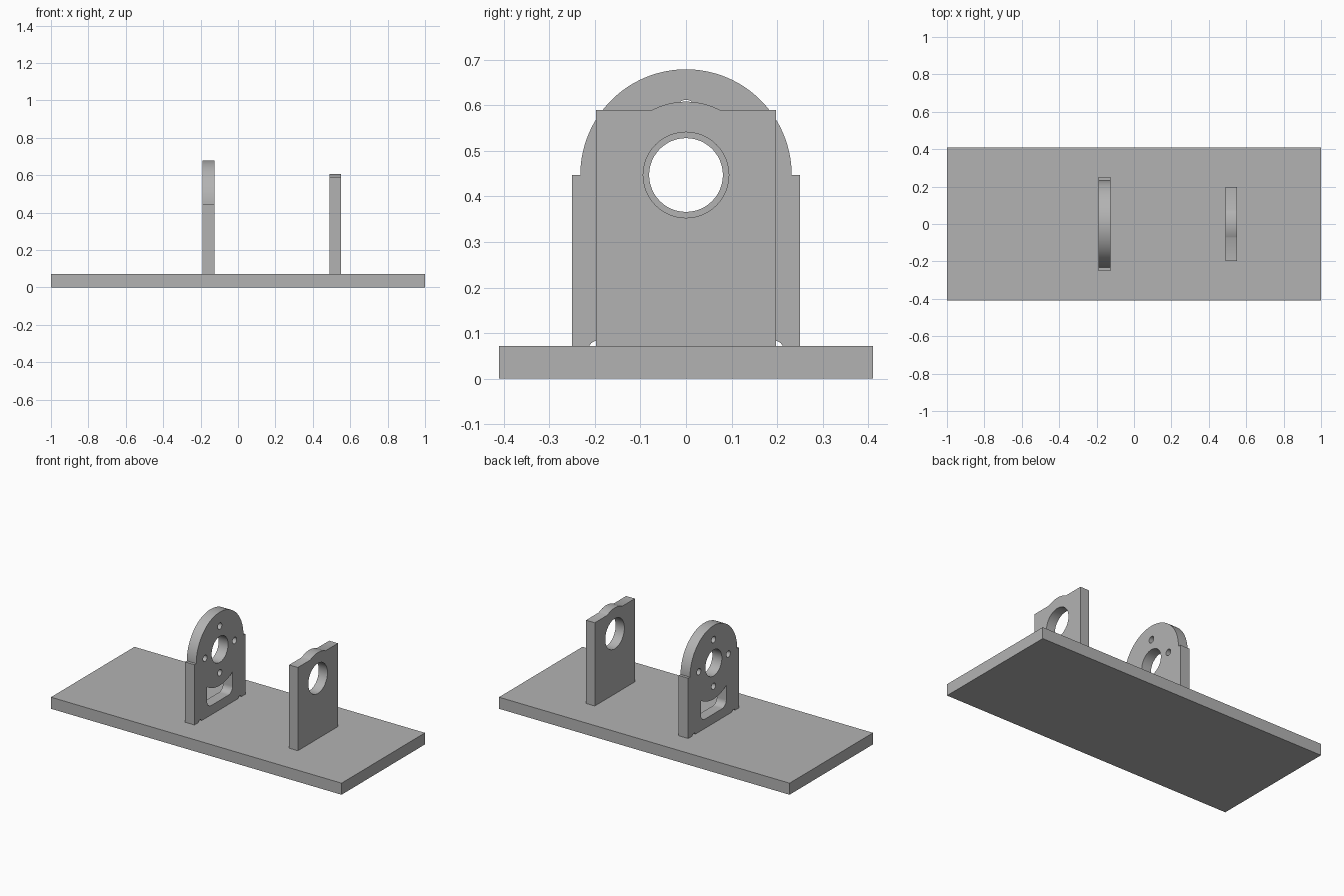
import bpy, bmesh
from math import sin, cos, asin, acos, radians, pi
from mathutils import Vector

cube = bpy.data.objects.get("Cube")
if cube:
    bpy.data.objects.remove(cube, do_unlink=True)

grey = bpy.data.materials.new("plain grey")
grey.use_nodes = True
colour = (0.45, 0.45, 0.45, 1)
grey.diffuse_color = colour
grey.node_tree.nodes["Principled BSDF"].inputs["Base Color"].default_value = colour

BASE_TOP = 0.072
AXIS = 0.447          # height of the shared bore axis


def arc(y, z, r, start, end, n=24):
    """Points along an arc in the YZ plane, angles in radians."""
    return [(y + r * cos(start + (end - start) * i / n),
             z + r * sin(start + (end - start) * i / n)) for i in range(n + 1)]


def hole(y, z, r, n=32):
    return arc(y, z, r, 0, 2 * pi, n)[:-1]


def plate(name, x0, x1, loops):
    """Fill an outline with its holes in YZ and extrude it along x."""
    bm = bmesh.new()
    for loop in loops:
        verts = [bm.verts.new((x0, y, z)) for y, z in loop]
        for a, b in zip(verts, verts[1:] + verts[:1]):
            bm.edges.new((a, b))
    bmesh.ops.triangle_fill(bm, edges=bm.edges[:], use_beauty=True,
                            use_dissolve=False, normal=Vector((1, 0, 0)))
    new = bmesh.ops.extrude_face_region(bm, geom=bm.faces[:], use_keep_orig=True)
    moved = [v for v in new["geom"] if isinstance(v, bmesh.types.BMVert)]
    bmesh.ops.translate(bm, verts=moved, vec=(x1 - x0, 0, 0))
    bmesh.ops.recalc_face_normals(bm, faces=bm.faces[:])
    mesh = bpy.data.meshes.new(name)
    bm.to_mesh(mesh)
    bm.free()
    mesh.materials.append(grey)
    obj = bpy.data.objects.new(name, mesh)
    bpy.context.collection.objects.link(obj)
    bpy.ops.object.select_all(action="DESELECT")
    obj.select_set(True)
    bpy.context.view_layer.objects.active = obj
    bpy.ops.object.shade_smooth_by_angle(angle=radians(30))
    return obj


# Base slab
plate("base_plate", -1, 1,
      [[(-0.41, 0), (0.41, 0), (0.41, BASE_TOP), (-0.41, BASE_TOP)]])

# Arched bracket outline, with a small relief notch near each foot
notch_y, notch_z, notch_r = 0.195, 0.064, 0.019
dip = asin((BASE_TOP - notch_z) / notch_r)
outline = [(0.25, BASE_TOP), (0.25, AXIS)]
outline += arc(0, AXIS, 0.232, 0, pi, 64)
outline += [(-0.25, AXIS), (-0.25, BASE_TOP)]
for side in (-1, 1):
    outline += arc(side * notch_y, notch_z, notch_r, pi - dip, dip, 12)

# Slot: top follows the bore, lower corners are rounded
half, floor, fillet, top_r = 0.125, 0.13, 0.04, 0.225
swing = asin(half / top_r)
slot = arc(0, AXIS, top_r, -pi / 2 - swing, -pi / 2 + swing)
slot += arc(half - fillet, floor + fillet, fillet, 0, -pi / 2, 10)
slot += arc(fillet - half, floor + fillet, fillet, -pi / 2, -pi, 10)

# Four bolt holes around the bore
bolts = [hole(0.145 * cos(k * pi / 2), AXIS + 0.145 * sin(k * pi / 2), 0.02, 24)
         for k in range(4)]
plate("arched_bracket", -0.19, -0.125,
      [outline, hole(0, AXIS, 0.081, 48), slot] + bolts)

# Square bracket with a raised crown over its bore
shoulder, crown_r = 0.59, 0.161
rise = asin((shoulder - AXIS) / crown_r)
outline = [(-0.197, BASE_TOP), (0.197, BASE_TOP), (0.197, shoulder)]
outline += arc(0, AXIS, crown_r, rise, pi - rise)
outline += [(-0.197, shoulder)]
plate("square_bracket", 0.49, 0.55, [outline, hole(0, AXIS, 0.094, 48)])
